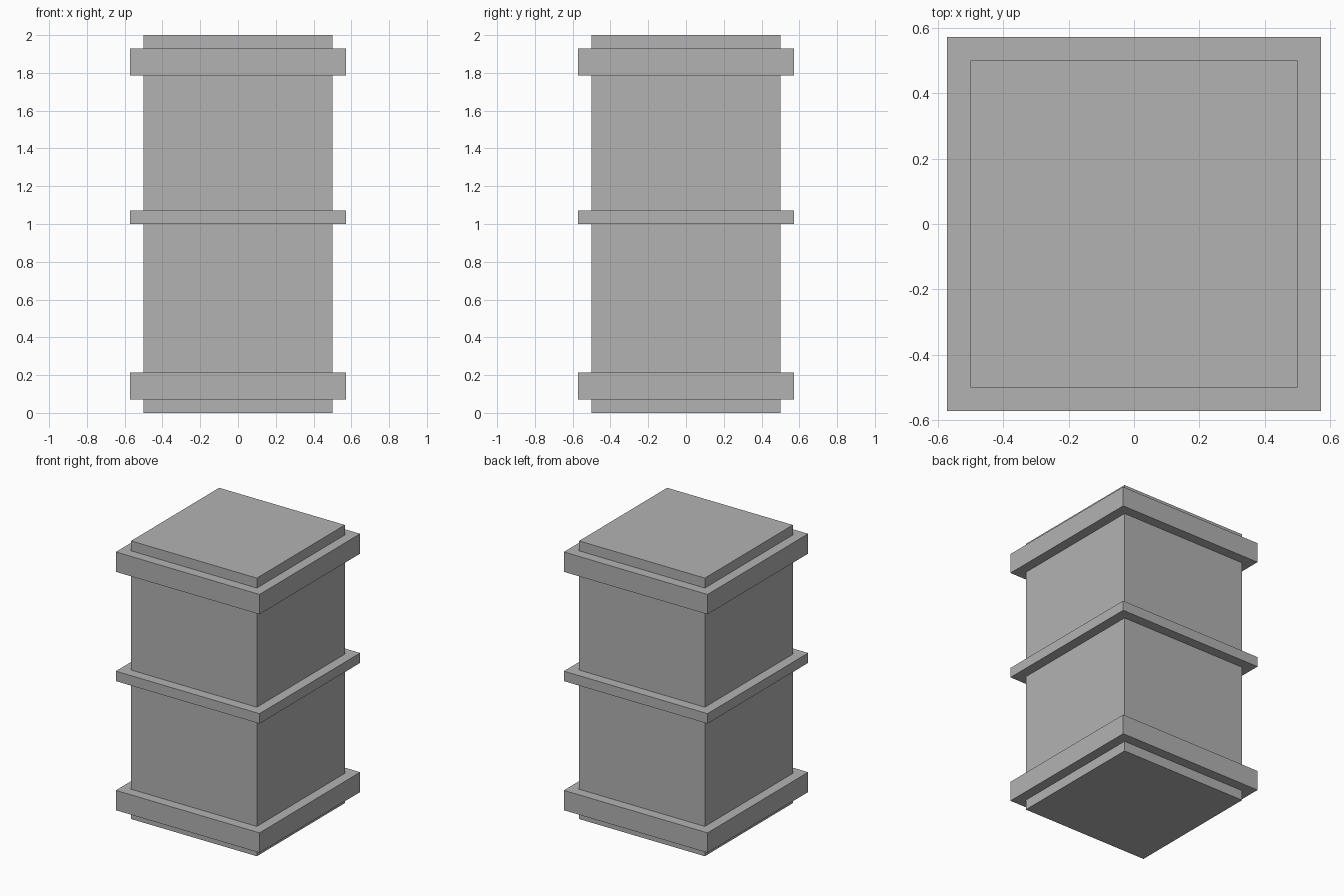
import bpy
import bmesh
from mathutils import Matrix

default_cube = bpy.data.objects.get("Cube")
if default_cube:
    bpy.data.objects.remove(default_cube, do_unlink=True)

UNIT = 1 / 14  # module that all proportions follow
BODY_WIDTH = 14 * UNIT
BAND_WIDTH = 16 * UNIT

grey = bpy.data.materials.new("plain_grey")
grey.use_nodes = True
colour = (0.448, 0.448, 0.448, 1)
grey.diffuse_color = colour
grey.node_tree.nodes["Principled BSDF"].inputs["Base Color"].default_value = colour


def square_block(name, width, bottom, top):
    """Square block centred on the z axis, between two heights."""
    bm = bmesh.new()
    bmesh.ops.create_cube(
        bm, size=1,
        matrix=Matrix.Translation((0, 0, (bottom + top) / 2))
        @ Matrix.Diagonal((width, width, top - bottom, 1)))
    mesh = bpy.data.meshes.new(name)
    bm.to_mesh(mesh)
    bm.free()
    mesh.materials.append(grey)
    obj = bpy.data.objects.new(name, mesh)
    bpy.context.collection.objects.link(obj)
    return obj


# Main shaft
square_block("pillar_body", BODY_WIDTH, 0, 28 * UNIT)

# Projecting bands around the shaft
for name, bottom, top in (("lower_band", 1, 3),
                          ("middle_band", 14, 15),
                          ("upper_band", 25, 27)):
    square_block(name, BAND_WIDTH, bottom * UNIT, top * UNIT)
